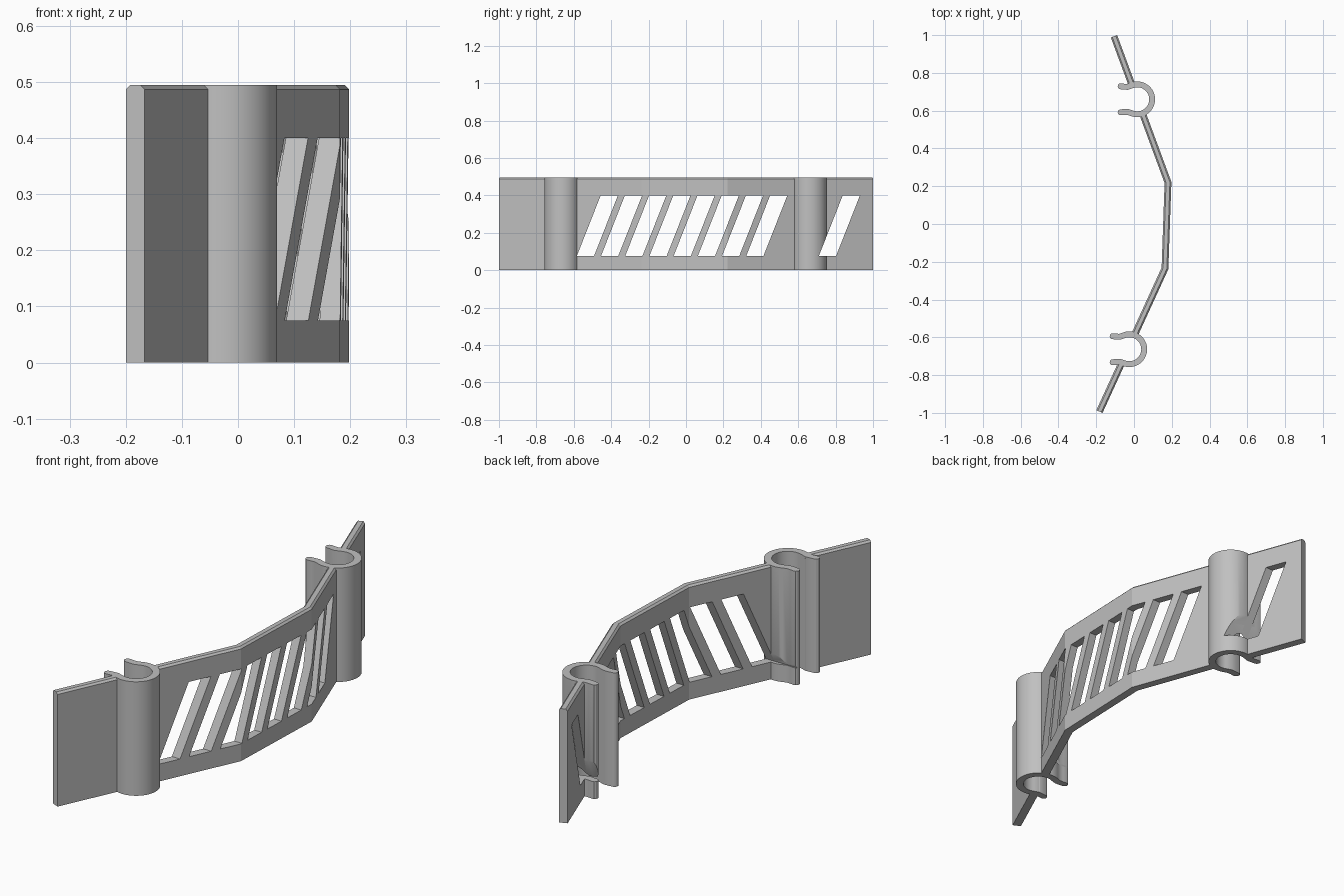
import bpy, bmesh, math
from mathutils import Vector

if "Cube" in bpy.data.objects:
    bpy.data.objects.remove(bpy.data.objects["Cube"])

H = 0.495            # overall height
T = 0.018            # half thickness of the plate
CH = 0.008           # chamfer on the plate's top edges

grey = bpy.data.materials.new("light grey")
grey.diffuse_color = (0.53, 0.53, 0.53, 1)
grey.use_nodes = True
grey.node_tree.nodes["Principled BSDF"].inputs["Base Color"].default_value = grey.diffuse_color


def make_object(name, bm):
    bmesh.ops.recalc_face_normals(bm, faces=bm.faces[:])
    me = bpy.data.meshes.new(name)
    bm.to_mesh(me)
    bm.free()
    me.materials.append(grey)
    ob = bpy.data.objects.new(name, me)
    bpy.context.collection.objects.link(ob)
    return ob


def offset_path(pts, dist):
    """Shift an open path sideways with mitred corners."""
    out = []
    for i, p in enumerate(pts):
        normals = []
        for a, b in ((i - 1, i), (i, i + 1)):
            if a >= 0 and b < len(pts):
                d = (pts[b] - pts[a]).normalized()
                normals.append(Vector((d.y, -d.x)))
        m = sum(normals, Vector((0, 0))).normalized()
        out.append(p + m * dist / m.dot(normals[0]))
    return out


def prism(name, outline, direction):
    """Extrude a closed 3D outline along a direction."""
    bm = bmesh.new()
    face = bm.faces.new([bm.verts.new(p) for p in outline])
    ext = bmesh.ops.extrude_face_region(bm, geom=[face])
    verts = [g for g in ext["geom"] if isinstance(g, bmesh.types.BMVert)]
    bmesh.ops.translate(bm, verts=verts, vec=direction)
    return make_object(name, bm)


def cut(ob, cutters):
    for c in cutters:
        mod = ob.modifiers.new("cut", 'BOOLEAN')
        mod.operation, mod.solver, mod.object = 'DIFFERENCE', 'EXACT', c
    dg = bpy.context.evaluated_depsgraph_get()
    me = bpy.data.meshes.new_from_object(ob.evaluated_get(dg))
    ob.modifiers.clear()
    ob.data = me


# Bent plate: a top-chamfered section swept along four points
path = [Vector(p) for p in ((-0.183, -0.993), (0.164, -0.235), (0.18, 0.22), (-0.106, 0.994))]
section = [(-T, 0), (T, 0), (T, H - CH), (T - CH, H), (CH - T, H), (-T, H - CH)]
bm = bmesh.new()
rails = [[bm.verts.new((p.x, p.y, z)) for p in offset_path(path, s)] for s, z in section]
for k, rail in enumerate(rails):
    nxt = rails[(k + 1) % len(rails)]
    for i in range(len(path) - 1):
        bm.faces.new((rail[i], rail[i + 1], nxt[i + 1], nxt[i]))
for end in (0, -1):
    bm.faces.new([r[end] for r in rails])
plate = make_object("bent_plate", bm)

# Slanted slots, cut straight through along x
slots = []
for i in (0, 1, 2, 3, 4, 5, 6, 7, 10):
    y = -0.456 + 0.1294 * i
    shape = [(-0.5, y, 0.4), (-0.5, y + 0.092, 0.4),
             (-0.5, y - 0.036, 0.075), (-0.5, y - 0.128, 0.075)]
    slots.append(prism("slot_cutter", shape, (1, 0, 0)))


# Spring clips: a C-shaped ring with flared, rounded lips
def clip_outline(cx, cy):
    R, half = 0.079, 0.0155
    upper = [Vector((-0.088, 0.069)), Vector((-0.07, 0.067)), Vector((-0.052, 0.066))]
    arc = [Vector((R * math.cos(a), R * math.sin(a)))
           for a in (math.radians(114 - 228 * k / 40) for k in range(41))]
    lower = [Vector((p.x, -p.y)) for p in reversed(upper)]
    mid = upper + arc + lower
    a, b = offset_path(mid, half), offset_path(mid, -half)

    def tip(p, sign):
        return [p + half * Vector((-math.cos(t), sign * math.sin(t)))
                for t in (math.radians(d) for d in (-60, -30, 0, 30, 60))]
    pts = a + tip(mid[-1], -1)[::1] + b[::-1] + tip(mid[0], -1)
    return [(p.x + cx, p.y + cy, 0) for p in pts]


bores, clips = [], []
for name, cx, cy in (("front_clip", -0.025, -0.663), ("back_clip", 0.017, 0.66)):
    clips.append(prism(name, clip_outline(cx, cy), (0, 0, H)))
    ring = [(cx + 0.07 * math.cos(k * math.tau / 40), cy + 0.07 * math.sin(k * math.tau / 40), -0.1)
            for k in range(40)]
    bores.append(prism("bore_cutter", ring, (0, 0, 1)))

cut(plate, slots + bores)
cut(clips[0], slots[:1])
cut(clips[1], slots[-1:])
for c in slots + bores:
    bpy.data.objects.remove(c)

# Smooth the round clips, keep their edges sharp
for ob in clips:
    bpy.ops.object.select_all(action='DESELECT')
    ob.select_set(True)
    bpy.context.view_layer.objects.active = ob
    bpy.ops.object.shade_smooth_by_angle(angle=math.radians(25))
